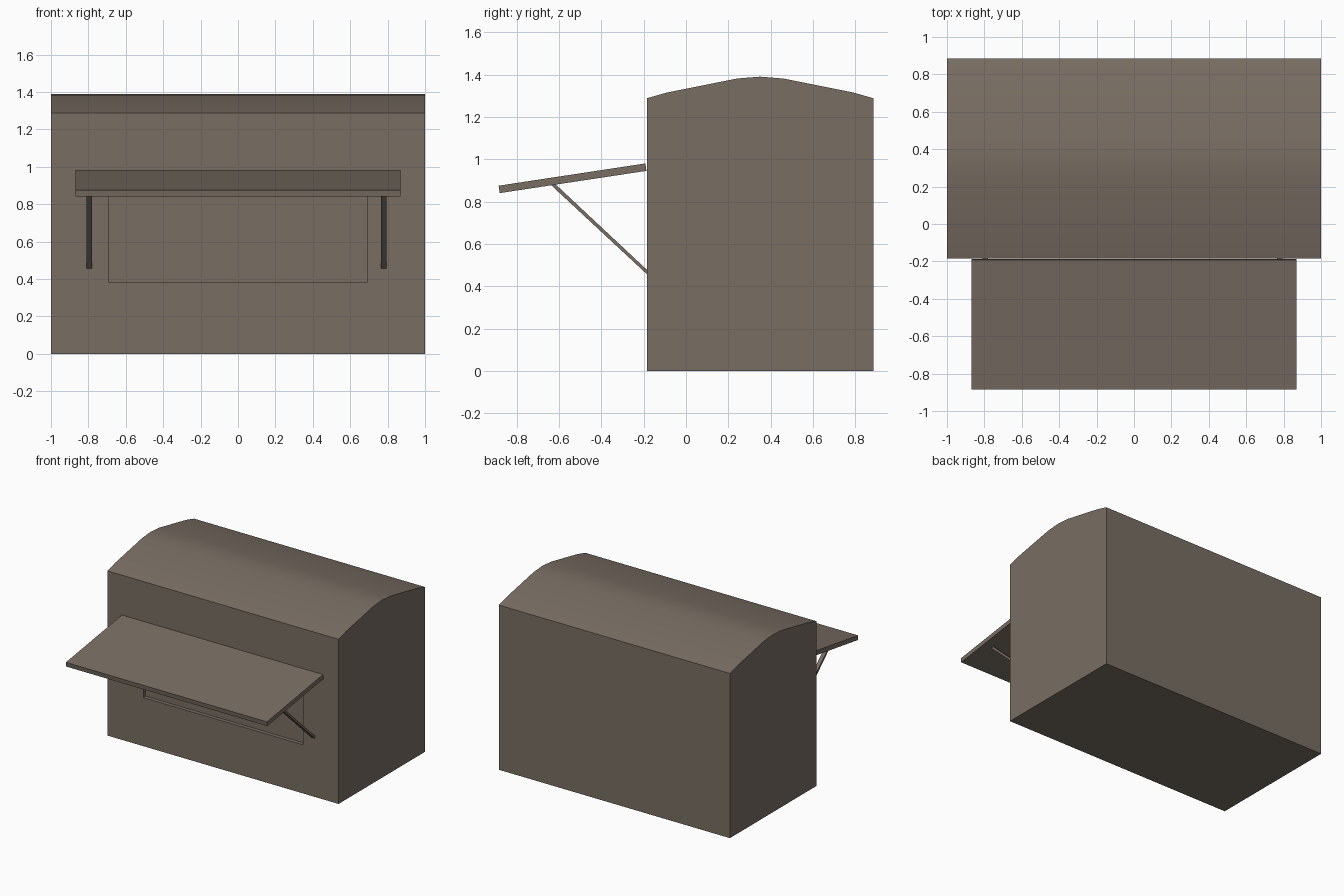
import bpy, bmesh, math

if "Cube" in bpy.data.objects:
    bpy.data.objects.remove(bpy.data.objects["Cube"])

mat = bpy.data.materials.new("warm grey")
mat.diffuse_color = (0.19, 0.155, 0.125, 1)
mat.use_nodes = True
mat.node_tree.nodes["Principled BSDF"].inputs["Base Color"].default_value = mat.diffuse_color


def extrude_x(name, profile, x0, x1):
    """Prism with a (y, z) profile running along x."""
    bm = bmesh.new()
    face = bm.faces.new([bm.verts.new((x0, y, z)) for y, z in profile])
    res = bmesh.ops.extrude_face_region(bm, geom=[face])
    bmesh.ops.translate(bm, vec=(x1 - x0, 0, 0),
                        verts=[g for g in res["geom"] if isinstance(g, bmesh.types.BMVert)])
    bmesh.ops.recalc_face_normals(bm, faces=bm.faces)
    me = bpy.data.meshes.new(name)
    bm.to_mesh(me)
    bm.free()
    me.materials.append(mat)
    ob = bpy.data.objects.new(name, me)
    bpy.context.collection.objects.link(ob)
    return ob


# Kiosk body with a gently arched roof
FRONT, BACK, MID = -0.185, 0.885, 0.35
half_roof = [(0.535, 1.288), (0.44, 1.315), (0.11, 1.381)]
roof = ([(MID - d, z) for d, z in half_roof] + [(MID, 1.39)]
        + [(MID + d, z) for d, z in reversed(half_roof)])
body = extrude_x("kiosk_body", [(FRONT, 0)] + roof + [(BACK, 0)], -1, 1)

# Shallow serving window recess
cutter = extrude_x("window_cutter", [(-0.3, 0.38), (-0.3, 0.935),
                                     (FRONT + 0.03, 0.935), (FRONT + 0.03, 0.38)], -0.69, 0.69)
cutter.hide_render = True
cutter.hide_set(True)
cut = body.modifiers.new("window", "BOOLEAN")
cut.operation = "DIFFERENCE"
cut.solver = "EXACT"
cut.object = cutter
bpy.context.view_layer.objects.active = body
body.select_set(True)
bpy.ops.object.modifier_apply(modifier=cut.name)
bpy.data.objects.remove(cutter)
bpy.ops.object.shade_smooth_by_angle(angle=math.radians(30))

# Sloping awning flap
extrude_x("awning", [(-0.187, 0.945), (-0.192, 0.98), (-0.885, 0.875), (-0.88, 0.84)], -0.87, 0.87)

# Diagonal awning struts
for side, x in (("left", -0.81), ("right", 0.765)):
    extrude_x(side + "_strut", [(-0.185, 0.457), (-0.185, 0.478), (-0.62, 0.885), (-0.642, 0.882)],
              x, x + 0.03)
